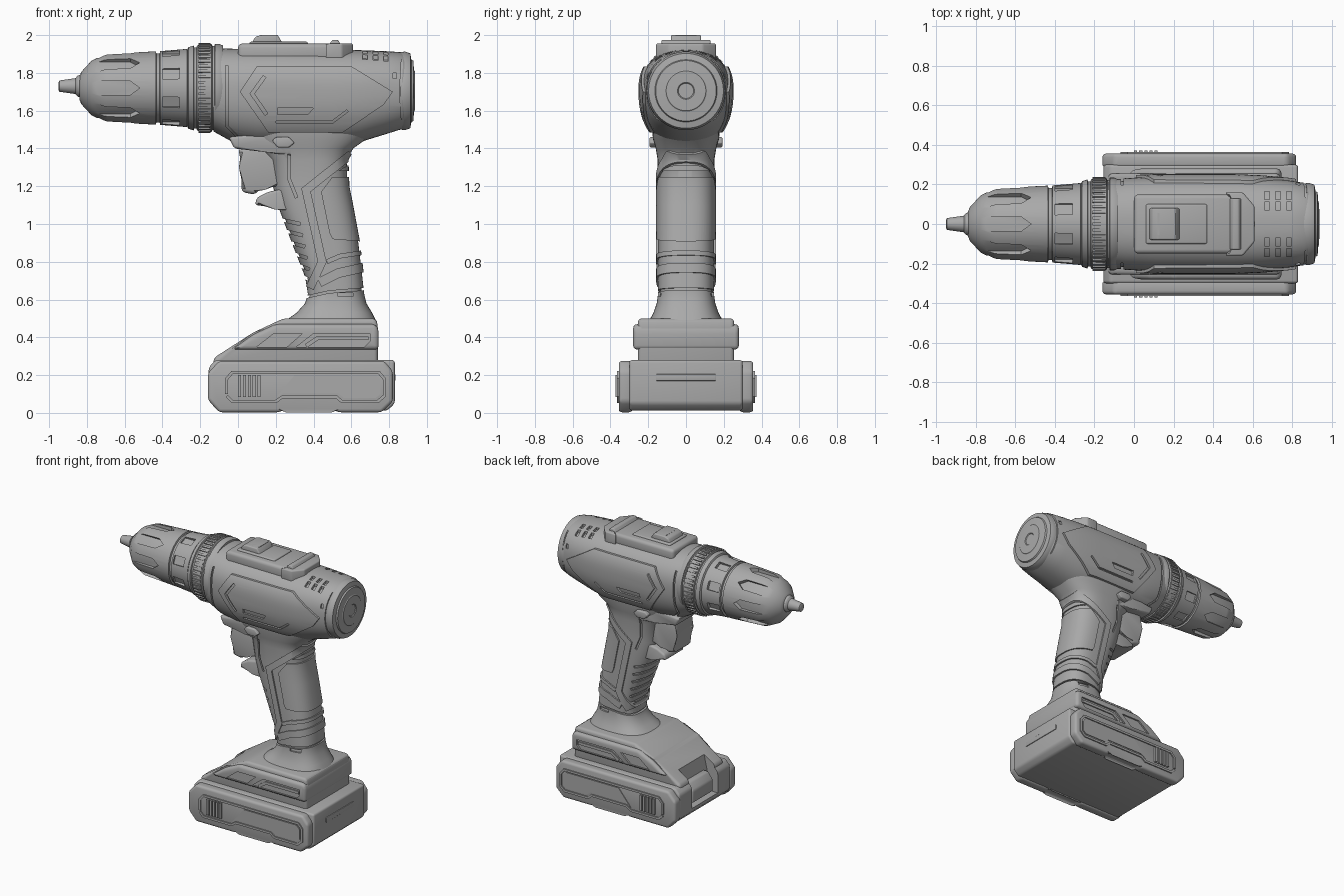
import bpy, bmesh, math
from mathutils import Matrix, Vector

if "Cube" in bpy.data.objects:
    bpy.data.objects.remove(bpy.data.objects["Cube"], do_unlink=True)

GREY = bpy.data.materials.new("plain_grey")
GREY.use_nodes = True
GREY.diffuse_color = (0.4, 0.4, 0.4, 1)
GREY.node_tree.nodes["Principled BSDF"].inputs["Base Color"].default_value = GREY.diffuse_color
AXIS_Z = 1.72


def finish(name, bm):
    bmesh.ops.recalc_face_normals(bm, faces=bm.faces)
    mesh = bpy.data.meshes.new(name)
    bm.to_mesh(mesh)
    bm.free()
    mesh.materials.append(GREY)
    ob = bpy.data.objects.new(name, mesh)
    bpy.context.scene.collection.objects.link(ob)
    return ob


def loft(name, sections, axis="x", grow=0.0, power=2.0, count=64):
    """Sections: position, centre, half width in y, extent up, extent down."""
    bm = bmesh.new()
    rings = []
    for s, c, hy, up, down in sections:
        ring = []
        for i in range(count):
            t = math.tau * i / count
            co, si = math.cos(t), math.sin(t)
            y = (hy + grow) * math.copysign(abs(co) ** (2 / power), co)
            u = c + ((up if si > 0 else down) + grow) * math.copysign(abs(si) ** (2 / power), si)
            ring.append(bm.verts.new((s, y, u) if axis == "x" else (u, y, s)))
        rings.append(ring)
    for a, b in zip(rings, rings[1:]):
        for i in range(count):
            j = (i + 1) % count
            bm.faces.new((a[i], a[j], b[j], b[i]))
    bm.faces.new(rings[0])
    bm.faces.new(rings[-1])
    return finish(name, bm)


def lathe(name, profile, z=AXIS_Z):
    return loft(name, [(x, z, r, r, r) for x, r in profile])


def prism(name, polys, lo, hi, axis="y", bevel=0.0, mirror=False, turns=()):
    """Extrude outlines along an axis, optionally mirrored or repeated round the spindle."""
    bm = bmesh.new()
    spots = [Matrix.Identity(4)]
    if mirror:
        spots.append(Matrix.Scale(-1, 4, (0, 1, 0)))
    if turns:
        spots = [Matrix.Translation((0, 0, AXIS_Z)) @ Matrix.Rotation(a, 4, "X") for a in turns]
    for m in spots:
        for poly in polys:
            ends = []
            for t in (lo, hi):
                ends.append([bm.verts.new(m @ Vector((p, t, q) if axis == "y" else (p, q, t)))
                             for p, q in poly])
            a, b = ends
            bm.faces.new(a)
            bm.faces.new(b)
            for i in range(len(a)):
                j = (i + 1) % len(a)
                bm.faces.new((a[i], a[j], b[j], b[i]))
    if bevel:
        bmesh.ops.bevel(bm, geom=bm.edges[:], offset=bevel, segments=3, profile=0.5, affect="EDGES")
    return finish(name, bm)


def combine(target, tool, operation):
    mod = target.modifiers.new("cut", "BOOLEAN")
    mod.operation, mod.object, mod.solver = operation, tool, "EXACT"
    dg = bpy.context.evaluated_depsgraph_get()
    mesh = bpy.data.meshes.new_from_object(target.evaluated_get(dg))
    target.modifiers.clear()
    target.data = mesh
    bpy.data.objects.remove(tool, do_unlink=True)
    return target


def box(x0, x1, y0, y1):
    return [(x0, y0), (x1, y0), (x1, y1), (x0, y1)]


def stroke(points, w):
    """Outline of a mitred line of width w."""
    pts = [Vector(p) for p in points]
    left, right = [], []
    for i, p in enumerate(pts):
        dirs = []
        if i:
            dirs.append((p - pts[i - 1]).normalized())
        if i < len(pts) - 1:
            dirs.append((pts[i + 1] - p).normalized())
        t = sum(dirs, Vector((0, 0))).normalized()
        n = Vector((-t.y, t.x)) * (w / 2 / max(t.dot(dirs[0]), 0.4))
        left.append(tuple(p + n))
        right.append(tuple(p - n))
    return left + right[::-1]


def groove(target, polys, core, lo=-1, hi=1, axis="y", mirror=False):
    """Engrave outlines down to the surface of core."""
    tool = combine(prism("cutter", polys, lo, hi, axis, mirror=mirror), core, "DIFFERENCE")
    combine(target, tool, "DIFFERENCE")


# Motor housing with engraved side panel
SHELL = [(-0.13, 1.72, .22, .21, .23), (-0.04, 1.71, .232, .218, .27), (0.1, 1.71, .238, .215, .295),
         (0.5, 1.71, .238, .212, .30), (0.65, 1.71, .232, .21, .275), (0.78, 1.71, .22, .205, .235),
         (0.86, 1.71, .208, .2, .21), (0.9, 1.705, .19, .185, .185)]


def shell(name, grow=0.0):
    return loft(name, SHELL, "x", grow, 2.35)


housing = shell("motor_housing")
slots = [box(x, x + .025, y, y + .04) for x in (.66, .715, .77) for y in (.07, .125)]
groove(housing, slots, shell("core", -.018), 1.7, 2.2, "z", mirror=True)
groove(housing, [box(.82, .84, 1.77, 1.8), stroke([(-.06, 1.84), (-.06, 1.52), (0, 1.46)], .012),
                 stroke([(.87, 1.87), (.86, 1.7), (.87, 1.55)], .01)], shell("core", -.012))
OUTLINE = [(.01, 1.7), (.1, 1.835), (.6, 1.835), (.82, 1.7), (.77, 1.63), (.555, 1.485), (.16, 1.485)]
panel = combine(shell("side_panel", .014), prism("cutter", [OUTLINE], -1, 1), "INTERSECT")
inset = [(.41 + (x - .41) * .92, 1.665 + (z - 1.665) * .86) for x, z in OUTLINE]
marks = [stroke(inset + [(inset[0][0] + .005, inset[0][1] - .012)], .012),
         stroke([(.22, 1.8), (.34, 1.8), (.36, 1.81)], .016),
         [(.21, 1.58), (.37, 1.58), (.4, 1.615), (.21, 1.615)],
         stroke([(.15, 1.58), (.075, 1.69), (.14, 1.78)], .018),
         stroke([(.2, 1.54), (.5, 1.54), (.58, 1.6)], .012)]
marks += [stroke([(.49 + d, 1.79 - d * .35), (.6 + d * .8, 1.71 - d * .5), (.56 + d * .8, 1.66 - d * .4)], .018)
          for d in (0, .055, .11)]
groove(panel, marks, shell("core", -.002))

# Rear cap
lathe("rear_cap", [(.86, .205), (.885, .208), (.912, .198), (.918, .165), (.928, .16),
                   (.932, .11), (.936, .105), (.937, .045), (.932, .04)], 1.705)

# Top plate, switch and rear ridge
prism("top_plate", [box(-.0, .5, -.15, .15)], 1.86, 1.955, "z", .022)
prism("top_inlay", [box(.06, .37, -.1, .1)], 1.93, 1.965, "z", .008)
prism("top_switch", [[(.07, 1.95), (.09, 1.99), (.12, 2.0), (.21, 2.0), (.24, 1.95)]], -.08, .08, bevel=.008)
prism("switch_pad", [box(.12, .21, -.055, .055)], 1.99, 2.0, "z")
prism("rear_ridge", [[(.46, -.16), (.55, -.16), (.61, -.09), (.61, .09), (.55, .16), (.46, .16),
                      (.53, .08), (.53, -.08)]], 1.86, 1.955, "z", .01)
prism("ridge_crest", [[(.46, 1.92), (.5, 1.975), (.53, 1.975), (.56, 1.92)]], -.13, .13, bevel=.008)

# Chuck, collar and spindle tip
lathe("spindle_tip", [(-.95, .02), (-.945, .03), (-.86, .042), (-.85, .055), (-.83, .062), (-.8, .062)], 1.73)
chuck = lathe("chuck", [(-.84, .06), (-.83, .085), (-.775, .145), (-.71, .176), (-.69, .181), (-.435, .194),
                        (-.432, .182), (-.415, .182), (-.412, .195), (-.27, .207), (-.26, .19)])
eighth = math.tau / 8
flute = [(-.79, -.02), (-.75, -.036), (-.57, -.036), (-.52, 0), (-.57, .036), (-.75, .036), (-.79, .02)]
combine(chuck, prism("cutter", [flute], .158, .4, "z", turns=[i * eighth for i in range(8)]), "DIFFERENCE")
combine(chuck, prism("cutter", [box(-.4, -.31, -.03, .03)], .182, .4, "z",
                     turns=[(i + .5) * eighth for i in range(8)]), "DIFFERENCE")
lathe("torque_collar", [(-.27, .2), (-.262, .216), (-.235, .225), (-.232, .215), (-.22, .215), (-.217, .226),
                        (-.14, .232), (-.135, .222), (-.125, .222), (-.122, .234), (-.1, .234), (-.08, .225)])
prism("collar_ribs", [box(-.21, -.145, -.007, .007)], .2, .237, "z",
      turns=[i * math.tau / 48 for i in range(48)])

# Handle with raised bands and finger grooves
GRIP = [(1.52, -.02, .74, .18), (1.45, .04, .68, .175), (1.4, .1, .61, .16), (1.34, .16, .575, .15),
        (1.2, .185, .58, .15), (1.1, .21, .6, .15), (.9, .285, .637, .148), (.72, .355, .658, .148),
        (.63, .37, .668, .148), (.58, .355, .68, .155), (.53, .31, .71, .172), (.48, .24, .735, .2)]
GRIP = [(z, (a + b) / 2, w, (b - a) / 2, (b - a) / 2) for z, a, b, w in GRIP]


def grip(name, grow=0.0):
    return loft(name, GRIP, "z", grow, 2.7)


handle = grip("handle")
lines = [stroke([(.15 + .03 * i, 1.04 - .06 * i), (.33 + .012 * i, 1.0 - .06 * i)], .016) for i in range(6)]
lines += [stroke([(.27, 1.4), (.27, 1.24), (.31, 1.14)], .014),
          stroke([(.3, .6), (.48, .64), (.72, .66)], .012), box(.53, .61, .615, .635)]
groove(handle, lines, grip("core", -.012))
RAISED = {
    "handle_band": stroke([(.6, 1.37), (.36, 1.18), (.445, .8), (.38, .66)], .045),
    "rear_grip_pad": [(.44, 1.17), (.5, 1.25), (.75, 1.25), (.75, .9), (.5, .92), (.485, .95)],
    "upper_grip_ring": [(.53, 1.28), (.75, 1.28), (.75, 1.31), (.58, 1.31)],
    "lower_grip_ring": stroke([(.43, .69), (.53, .74), (.8, .8)], .05),
    "lower_grip_line": stroke([(.47, .8), (.54, .83), (.8, .87)], .025),
}
for name, poly in RAISED.items():
    combine(grip(name, .01), prism("cutter", [poly], -1, 1), "INTERSECT")

# Trigger, guard and direction buttons
prism("trigger", [[(-.0, 1.4), (.025, 1.3), (.018, 1.17), (.09, 1.155), (.13, 1.2), (.24, 1.2), (.24, 1.42)]],
      -.095, .095, bevel=.02)
prism("trigger_guard", [[(.09, 1.1), (.1, 1.14), (.16, 1.17), (.3, 1.2), (.3, 1.06), (.2, 1.09)]],
      -.11, .11, bevel=.014)
prism("trigger_mount", [[(-.05, 1.46), (-.02, 1.4), (.15, 1.38), (.3, 1.36), (.3, 1.5)]], -.15, .15, bevel=.015)
prism("direction_buttons", [[(.18, 1.44), (.21, 1.405), (.27, 1.405), (.3, 1.43), (.27, 1.46), (.2, 1.46)]],
      .1, .193, bevel=.008, mirror=True)

# Foot of the handle
foot = prism("foot", [[(-.13, .24), (-.13, .29), (.08, .425), (.24, .5), (.73, .5), (.74, .47), (.74, .24)]],
             -.255, .255, bevel=.02)
cheeks = prism("foot_shoulders", [[(-.03, .335), (.08, .415), (.2, .47), (.73, .47), (.745, .44), (.745, .335)]],
               -.28, .28, bevel=.022)
combine(cheeks, prism("cutter", [[(.1, .35), (.19, .42), (.34, .42), (.26, .35)],
                                 [(.31, .35), (.4, .42), (.7, .42), (.7, .38), (.67, .35)]],
                      .268, .4, mirror=True), "DIFFERENCE")
prism("foot_stripes", [stroke([(.36, .355), (.42, .395), (.69, .395)], .02)], .25, .276, mirror=True)

# Battery with side shells, frames and grip ribs
battery = prism("battery", [[(-.155, .07), (-.1, .012), (.79, .012), (.83, .05), (.83, .28), (-.12, .28),
                             (-.155, .24)]], -.3, .3, bevel=.015)
SIDE = [(-.16, .07), (-.1, .003), (.22, .003), (.25, .02), (.5, .02), (.53, .003), (.76, .003), (.82, .06),
        (.82, .22), (.775, .275), (-.1, .275), (-.16, .21)]
prism("battery_sides", [SIDE], .285, .356, bevel=.018, mirror=True)
FRAME = [(-.06, .09), (-.03, .06), (.2, .06), (.235, .085), (.52, .085), (.55, .06), (.74, .06), (.775, .09),
         (.775, .18), (.745, .215), (-.03, .215), (-.06, .18), (-.06, .1)]
prism("battery_frames", [stroke(FRAME, .016)], .34, .364, mirror=True)
prism("battery_plates", [[(.2, .08), (.3, .2), (.73, .2), (.755, .175), (.755, .1), (.73, .08), (.56, .08),
                          (.53, .105), (.24, .105)]], .34, .361, mirror=True)
prism("battery_ribs", [box(x, x + .016, .085, .2) for x in (0, .026, .052, .078, .104)], .34, .372, mirror=True)
prism("rear_label_bar", [box(.8, .835, -.16, .16)], .17, .205, "z", .004)

# Release latch recess in the front of the battery and foot
recess = [(-.4, .09), (-.1, .09), (-.04, .36), (-.4, .36)]
for part in (battery, foot):
    combine(part, prism("cutter", [recess], -.15, .15), "DIFFERENCE")
prism("release_latch", [[(-.14, .11), (-.05, .11), (-.03, .25), (-.1, .25), (-.14, .2)]], -.12, .12, bevel=.012)

# Smooth shading with crisp edges
bpy.ops.object.select_all(action="DESELECT")
for ob in bpy.context.scene.objects:
    if ob.type == "MESH":
        ob.select_set(True)
        bpy.context.view_layer.objects.active = ob
bpy.ops.object.shade_smooth_by_angle(angle=math.radians(32))
